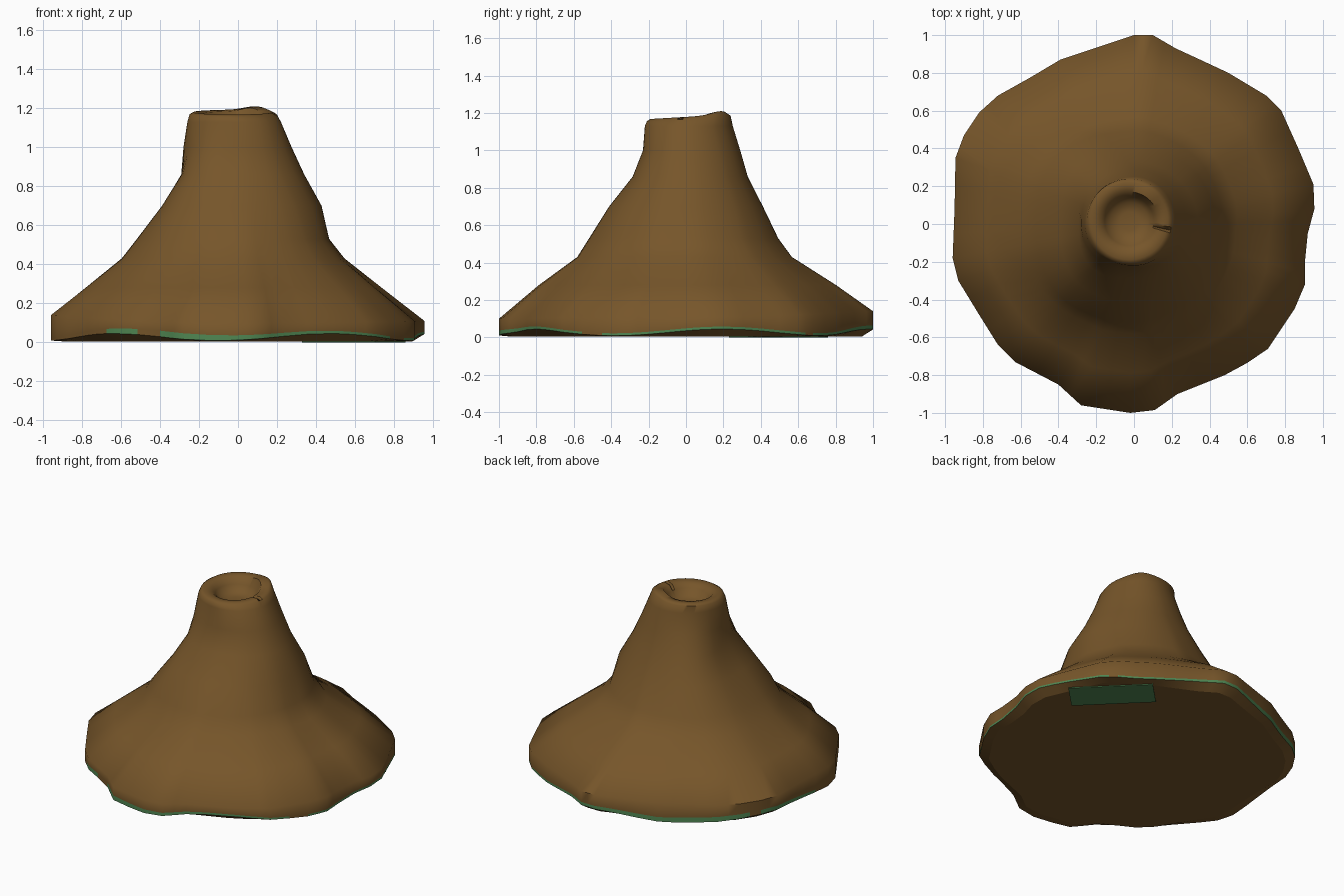
import bpy, bmesh
from math import atan2, hypot, cos, sin, radians
from mathutils import Vector

cube = bpy.data.objects.get("Cube")
if cube:
    bpy.data.objects.remove(cube)


def material(name, colour):
    mat = bpy.data.materials.new(name)
    mat.use_nodes = True
    mat.diffuse_color = colour
    mat.node_tree.nodes["Principled BSDF"].inputs["Base Color"].default_value = colour
    return mat


earth = material("earth_brown", (0.182, 0.092, 0.023, 1))
moss = material("moss_green", (0.08, 0.24, 0.085, 1))

# Irregular footprint; each point and each midpoint starts one column up the slope
outline = [(0, 1), (.1, 1), (.22, .93), (.35, .87), (.5, .8), (.7, .68), (.78, .6), (.87, .4),
           (.95, .21), (.955, .08), (.92, -.05), (.905, -.2), (.905, -.32), (.85, -.45),
           (.71, -.66), (.6, -.735), (.48, -.8), (.23, -.9), (.11, -.985), (-.02, -1),
           (-.28, -.96), (-.4, -.85), (-.63, -.73), (-.72, -.64), (-.82, -.48), (-.93, -.3),
           (-.96, -.18), (-.95, .08), (-.945, .35), (-.9, .47), (-.82, .59), (-.72, .68),
           (-.55, .775), (-.39, .87), (-.15, .95)]
corners = [Vector(p) for p in reversed(outline)]
points = []
for p, following in zip(corners, corners[1:] + corners[:1]):
    points += [p, (p + following) / 2]
columns = [(atan2(y, x), hypot(x, y)) for x, y in points]
count = len(columns)

# Slope levels: height, share of footprint waviness, diagonal bulge on the right,
# radii to left, back, right, front
levels = [(.28, .7, 0, .745, .785, .79, .77),
          (.43, .35, .01, .55, .56, .6, .575),
          (.53, .2, .03, .47, .49, .52, .515),
          (.7, .1, .03, .43, .41, .39, .41),
          (.86, 0, .035, .34, .33, .29, .285),
          (1.0, 0, .01, .275, .29, .28, .23),
          (1.13, 0, 0, .22, .25, .26, .22)]


def around(angle, left, back, right, front):
    """Blend four directional values around the axis."""
    c, s = cos(angle), sin(angle)
    return c * c * (left if c > 0 else right) + s * s * (back if s > 0 else front)


def lobe(angle, centre, power):
    return max(0, cos(angle - radians(centre))) ** power


def hem(angle):
    return .027 + .018 * cos(5 * (angle + radians(132)))


def moss_height(angle):
    return .013 + .018 * lobe(angle, -112, 6) + .02 * lobe(angle, 130, 3)


def lip(angle):
    return 1.18 + .012 * sin(angle) + .02 * lobe(angle, 55, 10)


bm = bmesh.new()


def ring(radius, height, centre=(0, 0)):
    verts = []
    for angle, reach in columns:
        r = radius(angle, reach)
        verts.append(bm.verts.new((centre[0] + r * cos(angle), centre[1] + r * sin(angle),
                                   height(angle))))
    return verts


# Underside, hem, moss band and shoulder of the skirt
rings = [ring(lambda a, r: r - .06, lambda a: .005),
         ring(lambda a, r: r, hem),
         ring(lambda a, r: r, lambda a: hem(a) + moss_height(a)),
         ring(lambda a, r: r, lambda a: around(a, .11, .14, .14, .1))]

# Flared slope and neck
for z, wave, bulge, *radii in levels:
    rings.append(ring(
        lambda a, r: (around(a, *radii) * (1 + wave * (r / .97 - 1))
                      + (bulge * sin(2 * a) ** 2 if cos(a) < 0 else 0)),
        lambda a: z))

# Rounded lip and shallow crater
mouth = (-.025, .015)
rings += [ring(lambda a, r: .224, lambda a: lip(a) - .012, mouth),
          ring(lambda a, r: .205, lip, mouth),
          ring(lambda a, r: .155, lambda a: lip(a) - .008, mouth),
          ring(lambda a, r: .13, lambda a: 1.14, mouth),
          ring(lambda a, r: .1, lambda a: 1.1, mouth),
          ring(lambda a, r: .05, lambda a: 1.09, mouth)]

# Narrow crack across the lip
crack = min(range(count), key=lambda i: abs(columns[i][0] + radians(14)))
for loop in rings[-5:-3]:
    loop[crack].co.z -= .035

for level, (low, high) in enumerate(zip(rings, rings[1:])):
    for i in range(count):
        j = (i + 1) % count
        face = bm.faces.new((low[i], low[j], high[j], high[i]))
        # Moss grows on the band above the hem, except on bare stretches
        bare = cos(columns[i][0] + radians(160)) > cos(radians(24)) or i % 16 == 9
        face.material_index = int(level == 1 and not bare)
bm.faces.new(rings[-1])
underside = bm.faces.new(list(reversed(rings[0])))
bmesh.ops.recalc_face_normals(bm, faces=bm.faces)

mesh = bpy.data.meshes.new("mound")
bm.to_mesh(mesh)
bm.free()
mound = bpy.data.objects.new("mound", mesh)
bpy.context.collection.objects.link(mound)
mesh.materials.append(earth)
mesh.materials.append(moss)
bpy.ops.object.select_all(action="DESELECT")
mound.select_set(True)
bpy.context.view_layer.objects.active = mound
bpy.ops.object.shade_smooth_by_angle(angle=radians(54))
mesh.polygons[-1].use_smooth = False

# Moss patch under the back left edge
outward = Vector((1, 1, 0)).normalized()
sideways = Vector((-1, 1, 0)).normalized()
bpy.ops.mesh.primitive_cube_add(size=1, location=outward * .77 - sideways * .07
                                + Vector((0, 0, .003)))
patch = bpy.context.object
patch.name = "underside_moss"
patch.scale = (.22, .53, .006)
patch.rotation_euler.z = radians(45)
patch.data.materials.append(moss)
